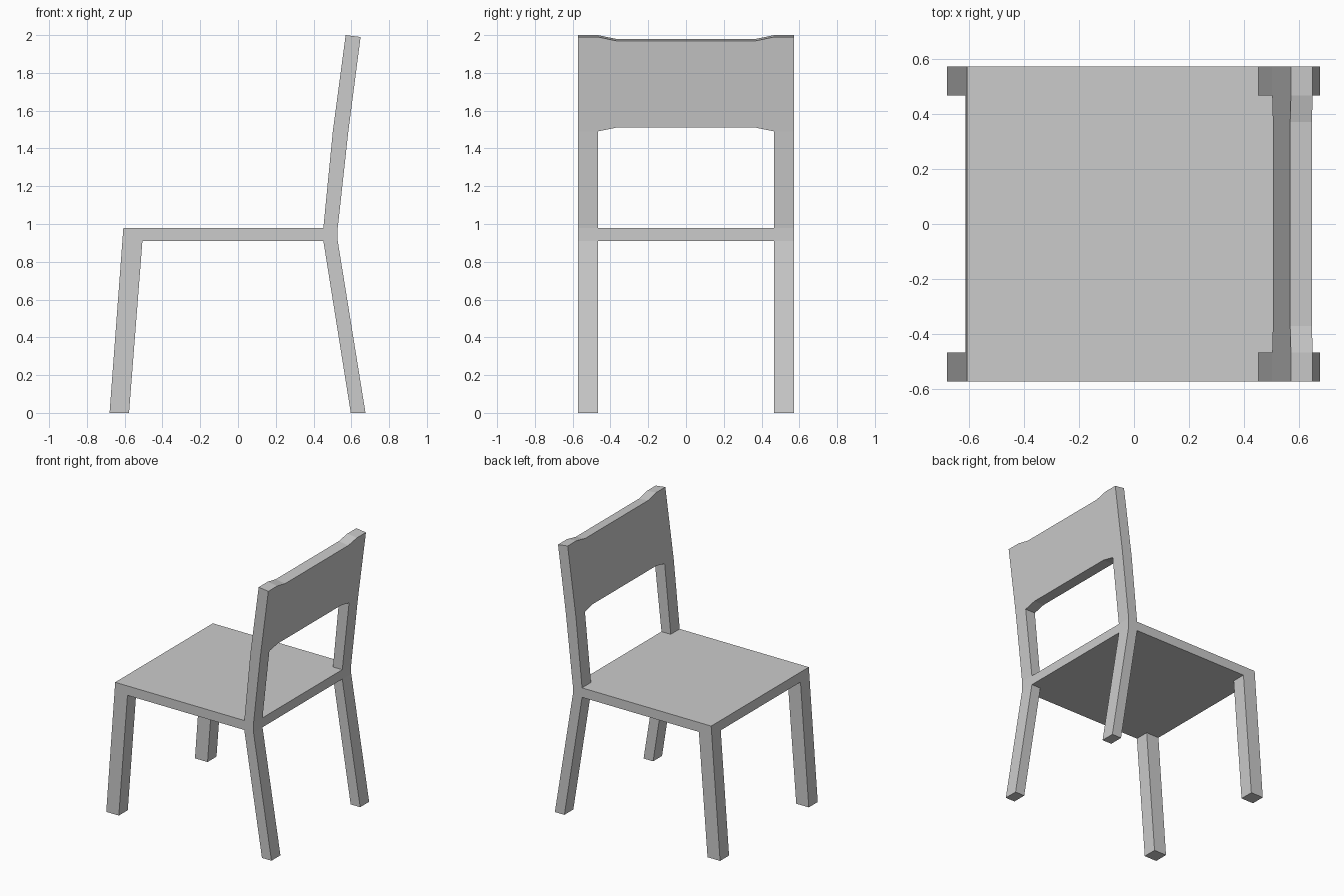
import bpy, bmesh

if "Cube" in bpy.data.objects:
    bpy.data.objects.remove(bpy.data.objects["Cube"])

OUTER, INNER, BREAK = 0.572, 0.467, 0.37   # half-widths in y


def loft(name, profiles):
    """Solid from matching (x, z) profiles placed at successive y stations."""
    bm = bmesh.new()
    rings = [[bm.verts.new((x, y, z)) for x, z in pts] for y, pts in profiles]
    n = len(rings[0])
    for a, b in zip(rings, rings[1:]):
        for i in range(n):
            j = (i + 1) % n
            bm.faces.new((a[i], a[j], b[j], b[i]))
    bm.faces.new(rings[0])
    bm.faces.new(rings[-1])
    bmesh.ops.recalc_face_normals(bm, faces=bm.faces)
    mesh = bpy.data.meshes.new(name)
    bm.to_mesh(mesh)
    bm.free()
    obj = bpy.data.objects.new(name, mesh)
    bpy.context.collection.objects.link(obj)
    return obj


def pair(name, pts):
    """Same side profile on the left and right of the chair."""
    for side, s in (("left", -1), ("right", 1)):
        loft(f"{name}_{side}", [(s * INNER, pts), (s * OUTER, pts)])


# Seat slab
seat = [(-0.612, 0.91), (0.528, 0.91), (0.528, 0.98), (-0.607, 0.98)]
loft("seat", [(-OUTER, seat), (OUTER, seat)])

# Splayed legs and bent back posts
pair("front_leg", [(-0.68, 0), (-0.577, 0), (-0.506, 0.91), (-0.612, 0.91)])
pair("rear_leg", [(0.597, 0), (0.675, 0), (0.528, 0.91), (0.452, 0.91)])
pair("back_post", [(0.452, 0.98), (0.528, 0.98), (0.584, 1.49), (0.649, 1.99),
                   (0.57, 2.0), (0.502, 1.49)])


# Backrest panel, slightly narrower in height across its middle
def panel(low, high):
    def front(z): return 0.502 + (z - 1.49) / 0.51 * 0.068
    def back(z): return 0.584 + (z - 1.49) / 0.50 * 0.065
    return [(front(low), low), (back(low), low),
            (back(high - 0.01), high - 0.01), (front(high), high)]


ends, middle = panel(1.49, 2.0), panel(1.51, 1.98)
loft("backrest", [(-INNER, ends), (-BREAK, middle), (BREAK, middle), (INNER, ends)])
